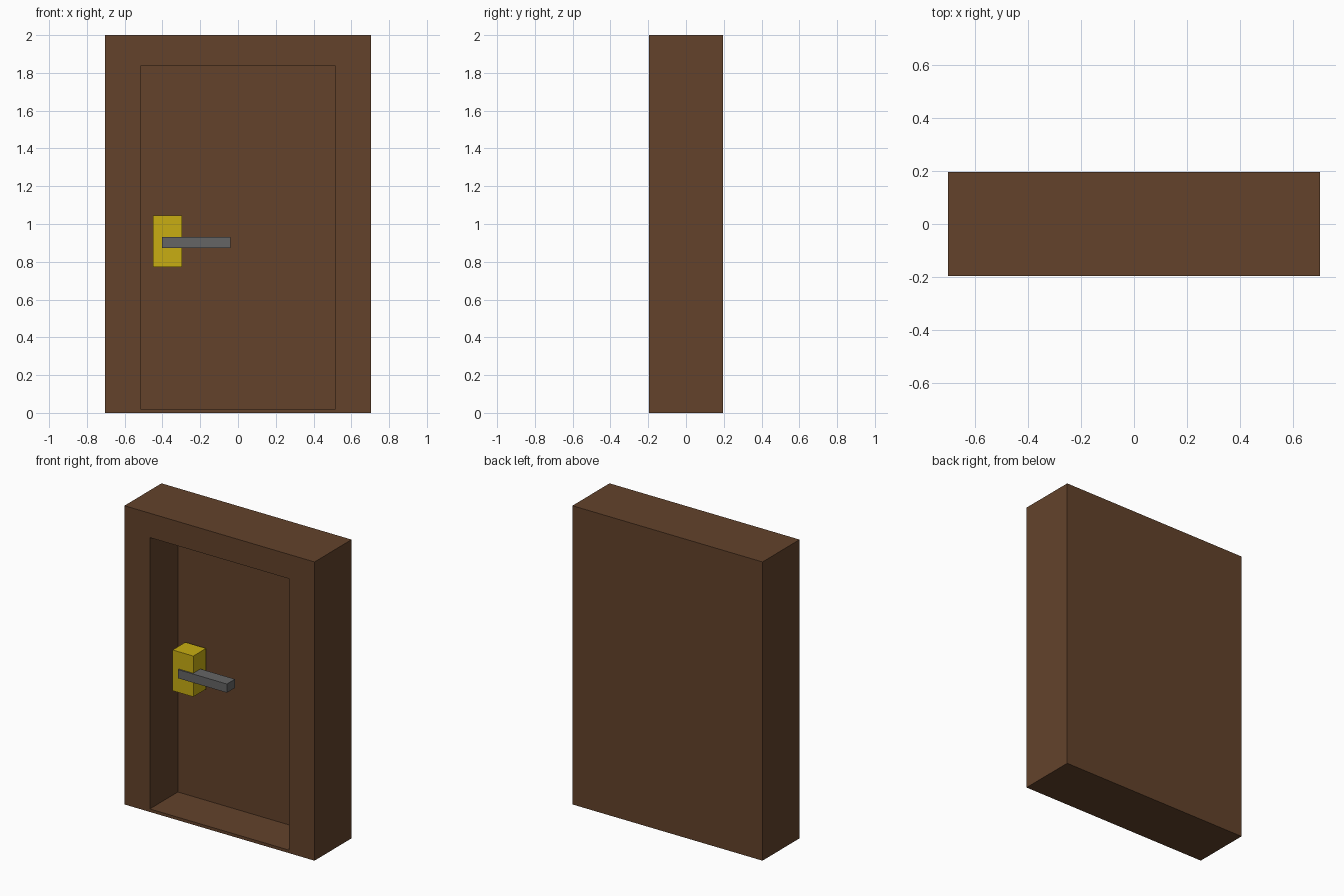
import bpy
import bmesh
from mathutils import Vector

if "Cube" in bpy.data.objects:
    bpy.data.objects.remove(bpy.data.objects["Cube"])


def material(name, rgb):
    mat = bpy.data.materials.new(name)
    mat.diffuse_color = (*rgb, 1.0)
    mat.use_nodes = True
    mat.node_tree.nodes["Principled BSDF"].inputs["Base Color"].default_value = mat.diffuse_color
    return mat


def box_mesh(lo, hi):
    """Box bmesh between two opposite corners."""
    lo, hi = Vector(lo), Vector(hi)
    bm = bmesh.new()
    bmesh.ops.create_cube(bm, size=1.0)
    bmesh.ops.scale(bm, vec=hi - lo, verts=bm.verts)
    bmesh.ops.translate(bm, vec=(lo + hi) / 2, verts=bm.verts)
    return bm


def finish(bm, name, mat):
    bmesh.ops.recalc_face_normals(bm, faces=bm.faces)
    mesh = bpy.data.meshes.new(name)
    bm.to_mesh(mesh)
    bm.free()
    mesh.materials.append(mat)
    obj = bpy.data.objects.new(name, mesh)
    bpy.context.collection.objects.link(obj)
    return obj


wood = material("brown_wood", (0.125, 0.055, 0.024))
brass = material("yellow_brass", (0.58, 0.42, 0.006))
steel = material("grey_steel", (0.13, 0.13, 0.13))

# Door frame: solid block with a deep recess in its front face
bm = box_mesh((-0.704, -0.196, 0), (0.704, 0.196, 2))
bm.normal_update()
front = min(bm.faces, key=lambda f: f.calc_center_median().y)
bmesh.ops.inset_individual(bm, faces=[front], thickness=0.1)
for v in front.verts:
    v.co.x = 0.516 if v.co.x > 0 else -0.516
    v.co.z = 1.837 if v.co.z > 1 else 0.02
door = bmesh.ops.extrude_discrete_faces(bm, faces=[front])["faces"][0]
bmesh.ops.translate(bm, vec=(0, 0.297, 0), verts=door.verts)
finish(bm, "door_and_frame", wood)

# Lock plate, standing just in front of the door panel
finish(box_mesh((-0.45, -0.049, 0.773), (-0.297, 0.086, 1.046)), "lock_plate", brass)

# Lever handle, set into the plate
finish(box_mesh((-0.403, -0.059, 0.873), (-0.041, 0.027, 0.931)), "lever_handle", steel)
